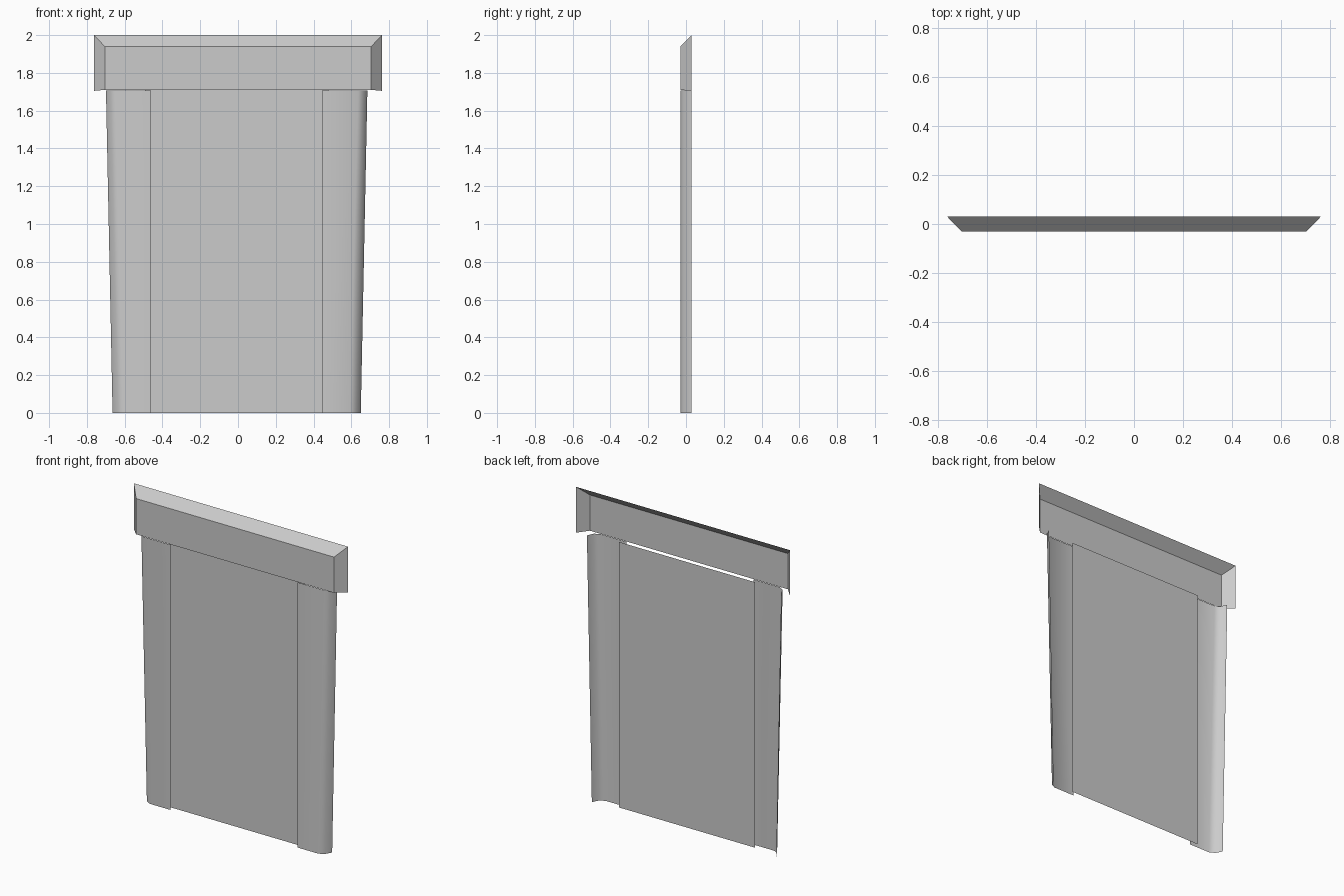
import bpy

if "Cube" in bpy.data.objects:
    bpy.data.objects.remove(bpy.data.objects["Cube"])

CX = -0.007            # doorway sits very slightly left of centre
FRONT, BACK = -0.03, 0.03


def make(name, verts, faces, smooth=False):
    mesh = bpy.data.meshes.new(name)
    mesh.from_pydata(verts, [], faces)
    for p in mesh.polygons:
        p.use_smooth = smooth
    mesh.update()
    obj = bpy.data.objects.new(name, mesh)
    bpy.context.collection.objects.link(obj)
    return obj


def pillar(name, side):
    # open curved strip: flat front, rounded back at the outer edge, wider at the top
    low = [(0.453, FRONT), (0.60, FRONT), (0.634, -0.012), (0.657, BACK)]
    high = [(0.453, FRONT), (0.643, FRONT), (0.673, -0.012), (0.692, BACK)]
    verts = [(CX + side * x, y, 0) for x, y in low]
    verts += [(CX + side * x, y, 1.708) for x, y in high]
    n = len(low)
    faces = [(i, i + 1, n + i + 1, n + i) for i in range(n - 1)]
    if side < 0:
        faces = [f[::-1] for f in faces]
    make(name, verts, faces, smooth=True)


# lintel: shell open at back and below, with mitred top and side slopes
f, b = 0.705, 0.763
make("lintel",
     [(-f, FRONT, 1.71), (f, FRONT, 1.71), (f, FRONT, 1.94), (-f, FRONT, 1.94),
      (-b, BACK, 1.705), (b, BACK, 1.705), (b, BACK, 2.0), (-b, BACK, 2.0)],
     [(0, 1, 2, 3), (3, 2, 6, 7), (1, 5, 6, 2), (4, 0, 3, 7)])

# side pillars
pillar("right_pillar", 1)
pillar("left_pillar", -1)

# door panel: single sheet set back behind the pillars
w = 0.485
make("door_panel",
     [(CX - w, 0, 0), (CX + w, 0, 0), (CX + w, 0, 1.71), (CX - w, 0, 1.71)],
     [(0, 1, 2, 3)])
